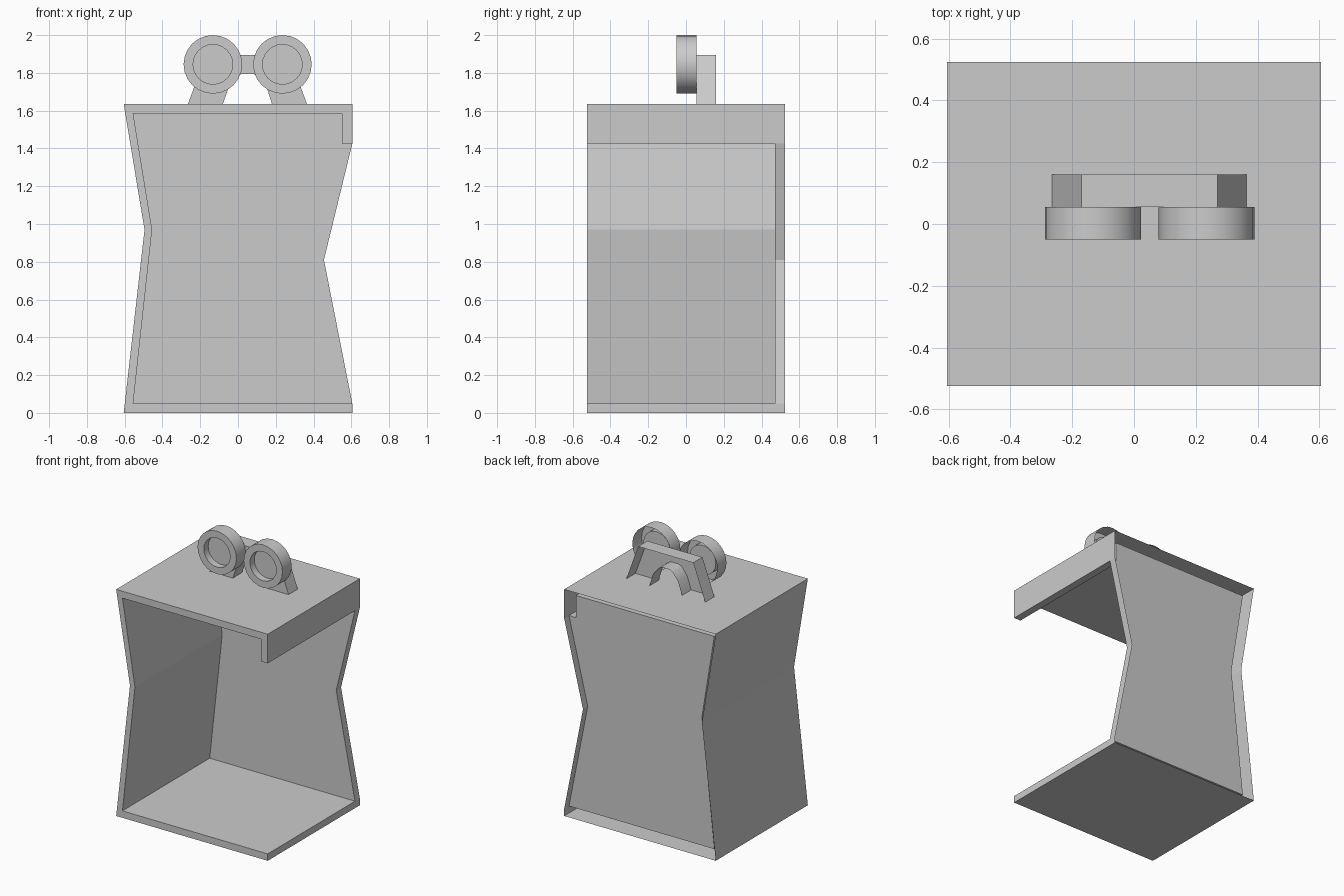
import bpy, bmesh
from math import cos, sin, pi, radians

if "Cube" in bpy.data.objects:
    bpy.data.objects.remove(bpy.data.objects["Cube"])

BACK, PANEL, FRONT = 0.525, 0.47, -0.525


class Shell:
    """Collects faces made from (x, z) profiles placed at given y depths."""

    def __init__(self):
        self.bm = bmesh.new()

    def fill(self, pts, y):
        self.bm.faces.new([self.bm.verts.new((x, y, z)) for x, z in pts])

    def strip(self, pts, y0, y1, closed=False):
        a = [self.bm.verts.new((x, y0, z)) for x, z in pts]
        b = [self.bm.verts.new((x, y1, z)) for x, z in pts]
        n = len(pts)
        for i in range(n if closed else n - 1):
            j = (i + 1) % n
            self.bm.faces.new((a[i], a[j], b[j], b[i]))

    def ring(self, outer, inner, y):
        n = len(outer)
        for i in range(n):
            j = (i + 1) % n
            self.fill([outer[i], outer[j], inner[j], inner[i]], y)

    def finish(self, name, smooth=False):
        bm = self.bm
        bmesh.ops.remove_doubles(bm, verts=bm.verts, dist=1e-5)
        bmesh.ops.recalc_face_normals(bm, faces=bm.faces)
        mesh = bpy.data.meshes.new(name)
        bm.to_mesh(mesh)
        bm.free()
        obj = bpy.data.objects.new(name, mesh)
        bpy.context.collection.objects.link(obj)
        if smooth:
            bpy.ops.object.select_all(action='DESELECT')
            obj.select_set(True)
            bpy.context.view_layer.objects.active = obj
            bpy.ops.object.shade_smooth_by_angle(angle=radians(35))
        return obj


# Cabinet: pinched hollow-walled box, open at the front and right side
outer = [(0.605, 0.05), (0.605, 0), (-0.605, 0), (-0.495, 0.97),
         (-0.605, 1.635), (0.605, 1.635), (0.605, 1.425)]
inner = [(0.605, 0.05), (-0.555, 0.05), (-0.455, 0.97), (-0.555, 1.585),
         (0.55, 1.585), (0.55, 1.425), (0.605, 1.425)]
waist = (0.455, 0.81)
cabinet = Shell()
cabinet.strip(outer, FRONT, BACK)
cabinet.strip(inner, FRONT, PANEL)
cabinet.fill(outer + inner[-2:0:-1], FRONT)          # front rim
cabinet.fill(inner + [waist], PANEL)                 # back panel
cabinet.strip([outer[-1], waist, outer[0]], PANEL, BACK)  # right flange
cabinet.finish("cabinet")

# Bracket: arched support, open at the back
arch_out = [(-0.265, 1.635), (-0.17, 1.895), (0.27, 1.895), (0.365, 1.635)]
arch_in = [(0.18, 1.635), (0.15, 1.73), (0.105, 1.783), (0.08, 1.795),
           (0.02, 1.795), (-0.005, 1.783), (-0.047, 1.73), (-0.08, 1.635)]
bracket = Shell()
bracket.strip(arch_out, 0.055, 0.16)
bracket.strip(arch_in, 0.055, 0.16)
bracket.fill(arch_out + arch_in, 0.055)
bracket.finish("arch_bracket", smooth=True)


# Round lenses: rim with a recessed cup, open at the back
def circle(cx, r, n=24):
    return [(cx + r * cos(2 * pi * i / n), 1.845 + r * sin(2 * pi * i / n))
            for i in range(n)]


for side, cx in (("left", -0.133), ("right", 0.235)):
    rim, cup = circle(cx, 0.155), circle(cx, 0.105)
    lens = Shell()
    lens.strip(rim, -0.05, 0.055, closed=True)
    lens.strip(cup, -0.05, 0.0, closed=True)
    lens.ring(rim, cup, -0.05)
    lens.fill(cup, 0.0)
    lens.finish(side + "_lens", smooth=True)
